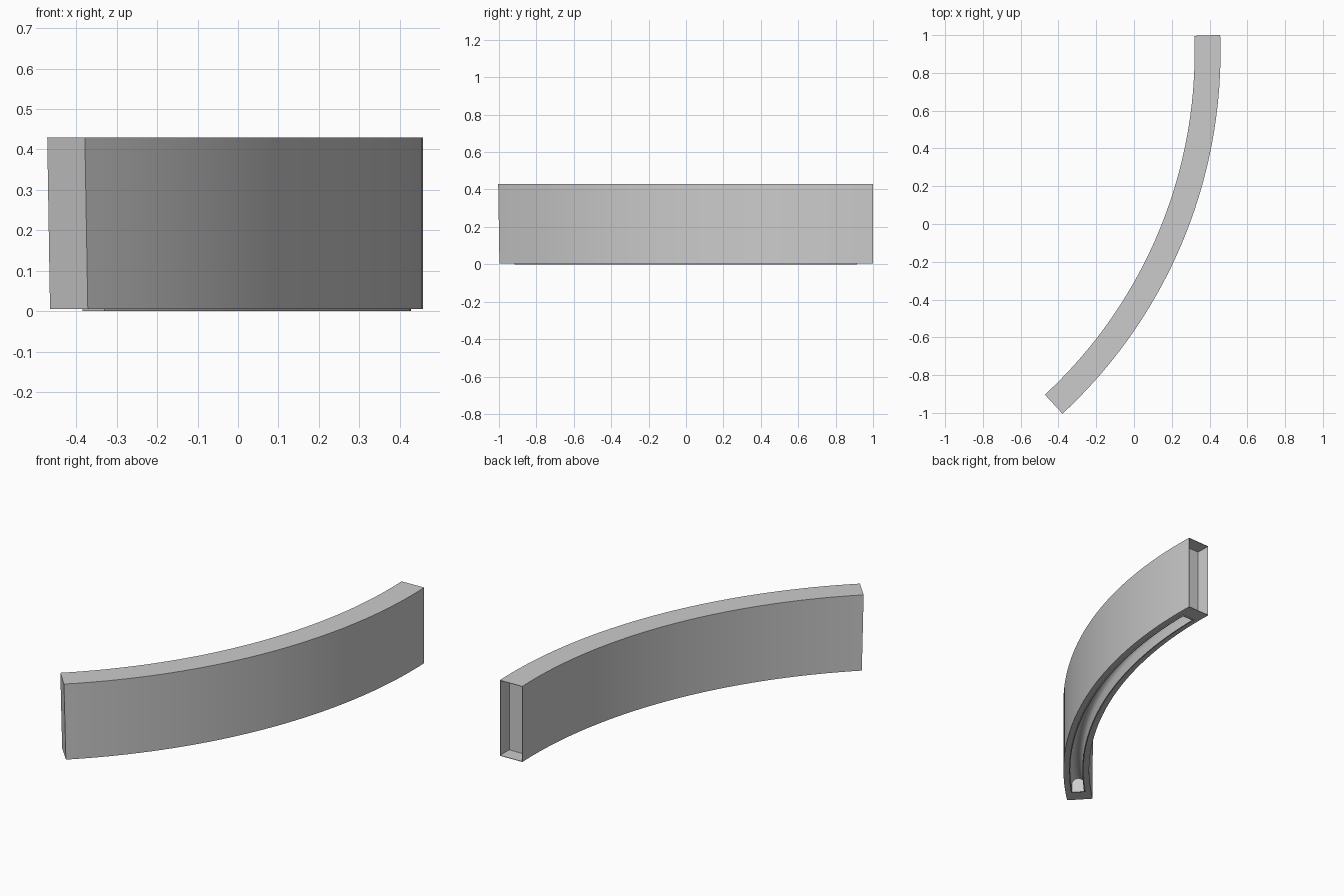
import bpy, bmesh
from math import radians, cos, sin, pi

if "Cube" in bpy.data.objects:
    bpy.data.objects.remove(bpy.data.objects["Cube"])

CX, CY = -2.15, 0.91          # centre of the curve
R0, R1 = 2.471, 2.608         # inner and outer radius
A0, A1 = -47.0, 2.0           # start and end angle
H, BASE = 0.43, 0.005
INSET, END = 0.03, 1.9        # bottom slot inset: sideways, and in degrees


def sweep(name, profile, a0, a1, segs=40, lean=0.0):
    """Sweep a closed (radius, z) profile along the arc, capped at both ends."""
    bm = bmesh.new()
    rings = []
    for i in range(segs + 1):
        ring = []
        for r, z in profile:
            a = a0 + (a1 - a0) * i / segs
            if i == 0:
                a -= lean * z / H
            a = radians(a)
            ring.append(bm.verts.new((CX + r * cos(a), CY + r * sin(a), z)))
        rings.append(ring)
    n = len(profile)
    for p, q in zip(rings, rings[1:]):
        for j in range(n):
            k = (j + 1) % n
            bm.faces.new((p[j], p[k], q[k], q[j]))
    bm.faces.new(rings[0])
    bm.faces.new(rings[-1])
    bmesh.ops.recalc_face_normals(bm, faces=bm.faces)
    me = bpy.data.meshes.new(name)
    bm.to_mesh(me)
    bm.free()
    ob = bpy.data.objects.new(name, me)
    bpy.context.collection.objects.link(ob)
    return ob


def rect(r0, r1, z0, z1):
    return [(r0, z0), (r1, z0), (r1, z1), (r0, z1)]


def cut(target, cutter):
    m = target.modifiers.new("cut", 'BOOLEAN')
    m.operation, m.solver, m.object = 'DIFFERENCE', 'EXACT', cutter
    bpy.context.view_layer.objects.active = target
    bpy.ops.object.modifier_apply(modifier=m.name)
    bpy.data.objects.remove(cutter)


# Curved main body with a slightly leaning front end
body = sweep("curved_body", rect(R0, R1, BASE, H), A0, A1, lean=0.22)

# Open socket in the back end
cut(body, sweep("socket_cutter", rect(R0 + 0.003, R1 - 0.003, BASE + 0.003, H - 0.003),
                A1 - END * 0.95, A1 + 1, 4))

# Arched channel along the underside
T = 0.006
c0, c1 = R0 + INSET + T, R1 - INSET - T
mid, half = (c0 + c1) / 2, (c1 - c0) / 2
arch = [(c0, -0.02), (c1, -0.02)]
arch += [(mid + half * cos(pi * i / 10), 0.05 + half * sin(pi * i / 10)) for i in range(11)]
cut(body, sweep("channel_cutter", arch, A0 + END + 0.14, A1 - END - 0.14))

# Thin lip around the channel
for side, r in (("inner", R0 + INSET), ("outer", R1 - INSET - T)):
    sweep("channel_lip_" + side, rect(r, r + T, 0, BASE), A0 + END, A1 - END)
for side, a in (("front", A0 + END), ("back", A1 - END - 0.14)):
    sweep("channel_lip_" + side, rect(c0, c1, 0, BASE), a, a + 0.14, 1)

# Smooth curves, sharp edges
for ob in bpy.context.scene.objects:
    ob.select_set(True)
bpy.context.view_layer.objects.active = body
bpy.ops.object.shade_smooth_by_angle(angle=radians(30))
